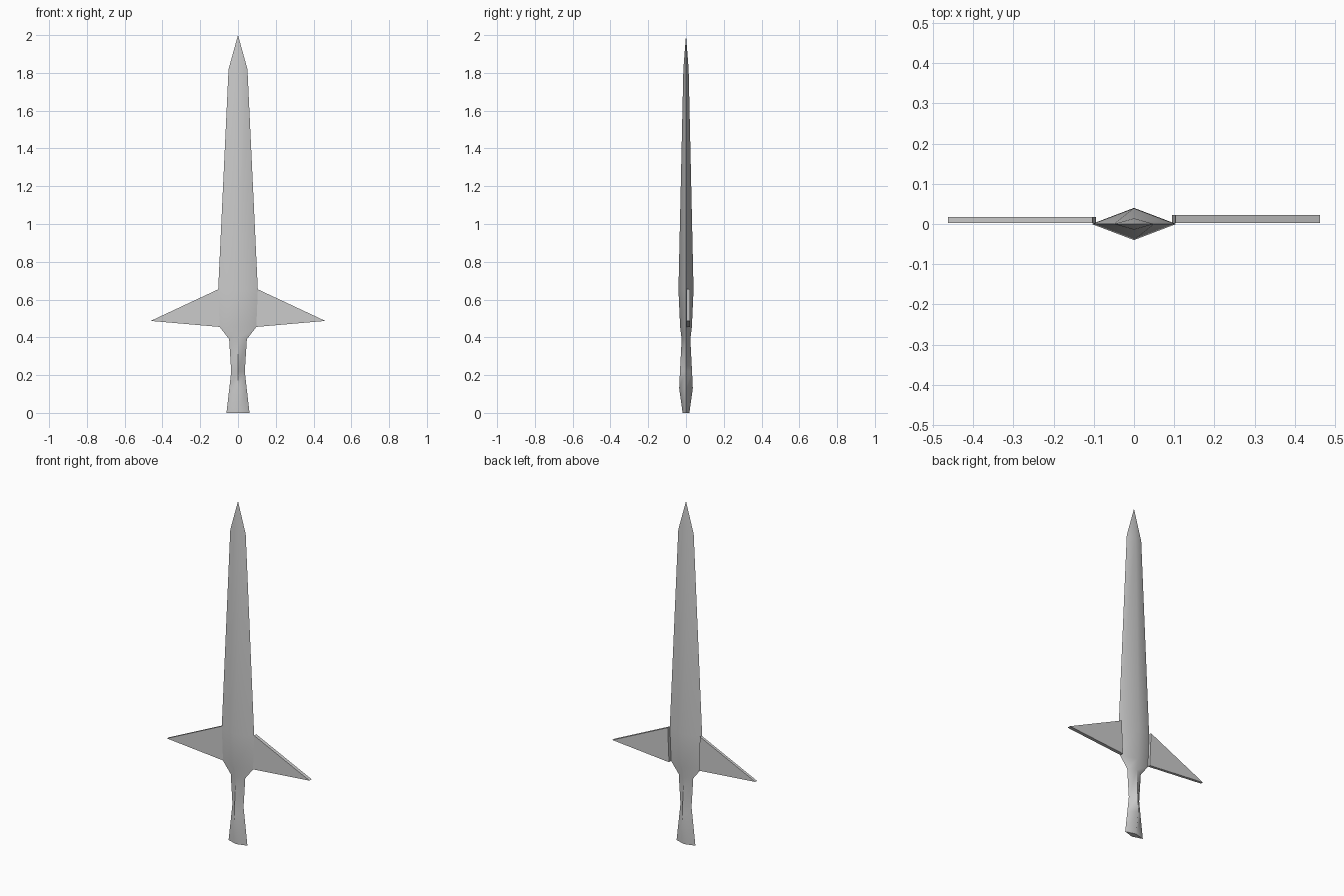
import bpy, bmesh, math

if "Cube" in bpy.data.objects:
    bpy.data.objects.remove(bpy.data.objects["Cube"])

steel = bpy.data.materials.new("plain_grey")
steel.diffuse_color = (0.6, 0.6, 0.6, 1)
steel.use_nodes = True
steel.node_tree.nodes["Principled BSDF"].inputs["Base Color"].default_value = steel.diffuse_color


def finish(bm, name, smooth):
    bmesh.ops.recalc_face_normals(bm, faces=bm.faces)
    me = bpy.data.meshes.new(name)
    bm.to_mesh(me)
    bm.free()
    me.materials.append(steel)
    ob = bpy.data.objects.new(name, me)
    bpy.context.collection.objects.link(ob)
    if smooth:
        bpy.ops.object.select_all(action='DESELECT')
        ob.select_set(True)
        bpy.context.view_layer.objects.active = ob
        bpy.ops.object.shade_smooth_by_angle(angle=math.radians(60))
    return ob


# Blade, shoulder and grip: diamond sections (z, half width, half depth)
sections = [(0, .061, .018), (.13, .046, .036), (.22, .036, .032),
            (.39, .047, .023), (.455, .097, .031), (.65, .105, .04),
            (1.82, .05, .014)]
bm = bmesh.new()
rings = [[bm.verts.new(p) for p in ((w, 0, z), (0, d, z), (-w, 0, z), (0, -d, z))]
         for z, w, d in sections]
for a, b in zip(rings, rings[1:]):
    for i in range(4):
        j = (i + 1) % 4
        bm.faces.new((a[i], a[j], b[j], b[i]))
tip = bm.verts.new((0, 0, 2))
for i in range(4):
    bm.faces.new((rings[-1][i], rings[-1][(i + 1) % 4], tip))
bm.faces.new(rings[0])
finish(bm, "sword_blade_and_grip", True)

# Guard wings: thin triangular plates on each side
for side, name, depth in ((-1, "left_guard", .018), (1, "right_guard", .022)):
    bm = bmesh.new()
    outline = ((.103, .655), (.462, .487), (.095, .455))
    face = bm.faces.new([bm.verts.new((side * x, 0.002, z)) for x, z in outline])
    ext = bmesh.ops.extrude_face_region(bm, geom=[face])
    moved = [v for v in ext["geom"] if isinstance(v, bmesh.types.BMVert)]
    bmesh.ops.translate(bm, verts=moved, vec=(0, depth - .002, 0))
    finish(bm, name, False)
